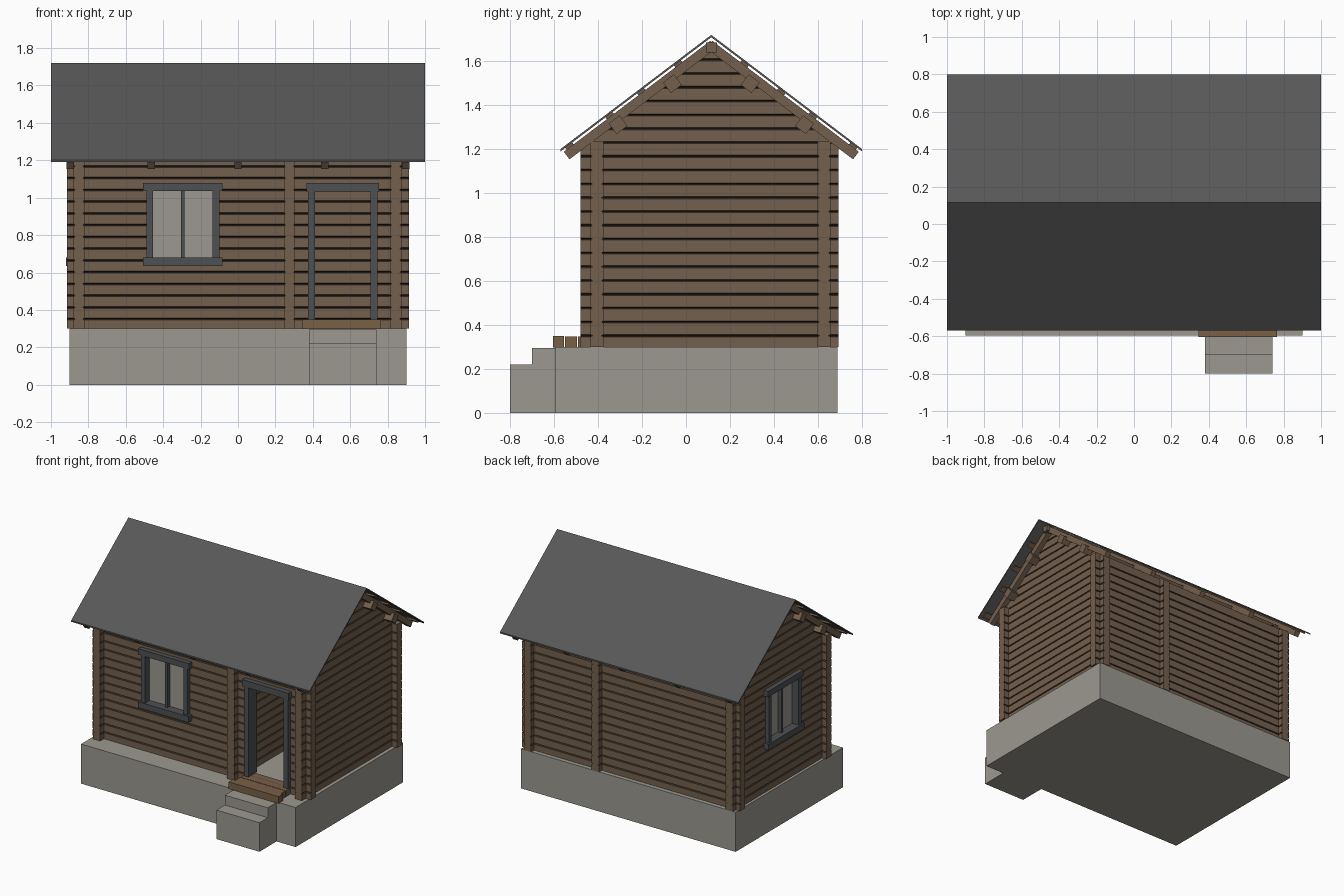
import bpy, bmesh, math
from mathutils import Vector

if "Cube" in bpy.data.objects:
    bpy.data.objects.remove(bpy.data.objects["Cube"])


def material(name, r, g, b):
    m = bpy.data.materials.new(name)
    m.diffuse_color = (r, g, b, 1)
    m.use_nodes = True
    m.node_tree.nodes["Principled BSDF"].inputs["Base Color"].default_value = m.diffuse_color
    return m


WOOD = material("brown timber", 0.175, 0.117, 0.075)
DARK = material("dark timber joint", 0.050, 0.035, 0.024)
STEP = material("warm timber", 0.19, 0.115, 0.062)
CONCRETE = material("grey concrete", 0.335, 0.318, 0.285)
ROOF = material("dark roofing", 0.098, 0.098, 0.098)
TRIM = material("slate trim", 0.075, 0.079, 0.086)

RIDGE_Y, RIDGE_Z, SLOPE, HALF = 0.115, 1.72, 0.757, 0.685
ANG = math.atan(SLOPE)
BASE = 0.30


def finish(name, bm, *mats):
    bmesh.ops.recalc_face_normals(bm, faces=bm.faces)
    me = bpy.data.meshes.new(name)
    bm.to_mesh(me)
    bm.free()
    for m in mats:
        me.materials.append(m)
    ob = bpy.data.objects.new(name, me)
    bpy.context.collection.objects.link(ob)
    return ob


def prism(bm, pts, lo, hi, place):
    """Extrude a closed (a, b) profile from lo to hi."""
    ends = [[bm.verts.new(place(s, a, b)) for a, b in pts] for s in (lo, hi)]
    n = len(pts)
    for i in range(n):
        j = (i + 1) % n
        bm.faces.new((ends[0][i], ends[0][j], ends[1][j], ends[1][i]))
    bm.faces.new(ends[0])
    bm.faces.new(ends[1][::-1])


def along_x(s, a, b):
    return (s, a, b)


def add_box(bm, x0, x1, y0, y1, z0, z1):
    prism(bm, [(y0, z0), (y1, z0), (y1, z1), (y0, z1)], x0, x1, along_x)


def boxes(name, mat, *bounds):
    bm = bmesh.new()
    for b in bounds:
        add_box(bm, *b)
    return finish(name, bm, mat)


def cut(ob, bounds):
    """Cut a box-shaped opening through a wall."""
    cutter = boxes("opening_cutter", WOOD, bounds)
    cutter.hide_render = True
    mod = ob.modifiers.new("opening", 'BOOLEAN')
    mod.operation, mod.solver, mod.object = 'DIFFERENCE', 'EXACT', cutter
    dg = bpy.context.evaluated_depsgraph_get()
    me = bpy.data.meshes.new_from_object(ob.evaluated_get(dg))
    ob.modifiers.clear()
    ob.data = me
    bpy.data.objects.remove(cutter)


def log_wall(name, axis, centre, lo, hi, top):
    """Stack of grooved logs, trimmed under the roof."""
    h, d, g = 0.03, 0.009, 0.005
    side = [(h, BASE)]
    z = 0.351
    while z < top - 0.02:
        side += [(h, z - g), (h - d, z), (h, z + g)]
        z += 0.0628
    side.append((h, top))
    pts = side + [(-t, z) for t, z in reversed(side)]
    if axis == 'x':
        place = lambda s, t, z: (s, centre + t, z)
    else:
        place = lambda s, t, z: (centre + t, s, z)
    bm = bmesh.new()
    prism(bm, pts, lo, hi, place)
    bmesh.ops.recalc_face_normals(bm, faces=bm.faces)
    for f in bm.faces:
        f.material_index = 1 if 0.1 < abs(f.normal.z) < 0.95 else 0
    for sgn in (-1, 1):
        res = bmesh.ops.bisect_plane(
            bm, geom=bm.verts[:] + bm.edges[:] + bm.faces[:], dist=1e-6,
            plane_co=(0, RIDGE_Y, RIDGE_Z - 0.065),
            plane_no=Vector((0, sgn * SLOPE, 1)).normalized(), clear_outer=True)
        edges = [e for e in res['geom_cut'] if isinstance(e, bmesh.types.BMEdge)
                 and e.is_boundary]
        if edges:
            bmesh.ops.holes_fill(bm, edges=edges, sides=0)
    return finish(name, bm, WOOD, DARK)


# Foundation and entrance steps
boxes("foundation", CONCRETE, (-0.9, 0.9, -0.595, 0.69, 0, BASE))
boxes("entrance_steps", CONCRETE, (0.38, 0.74, -0.70, -0.59, 0, 0.295),
      (0.38, 0.74, -0.80, -0.70, 0, 0.22))

# Walls with crossing log ends
front = log_wall("front_wall", 'x', -0.405, -0.915, 0.915, 1.235)
log_wall("back_wall", 'x', 0.628, -0.915, 0.915, 1.235)
left = log_wall("left_wall", 'y', -0.85, -0.48, 0.695, 1.70)
log_wall("right_wall", 'y', 0.843, -0.48, 0.695, 1.70)
log_wall("partition_wall", 'y', 0.275, -0.48, 0.695, 1.235)

# Door opening, lining and casing
cut(front, (0.405, 0.715, -0.5, -0.3, 0.348, 1.035))
boxes("door_frame", TRIM,
      (0.375, 0.412, -0.465, -0.36, 0.35, 1.035),
      (0.708, 0.745, -0.465, -0.36, 0.35, 1.035),
      (0.365, 0.755, -0.472, -0.36, 1.03, 1.08))

# Timber threshold planks
boxes("threshold", STEP,
      (0.345, 0.765, -0.605, -0.555, 0.297, 0.35),
      (0.365, 0.745, -0.551, -0.495, 0.30, 0.347),
      (0.365, 0.745, -0.491, -0.43, 0.30, 0.347))


def window(name, place):
    """place(u, out, z) maps wall coordinates to the world."""
    def parts(label, mat, rows):
        bm = bmesh.new()
        for u0, u1, o0, o1, z0, z1 in rows:
            prism(bm, [(o0, z0), (o1, z0), (o1, z1), (o0, z1)], u0, u1, place)
        finish(name + label, bm, mat)
    parts("_frame", TRIM, [
        (-0.213, 0.213, -0.06, 0.035, 1.035, 1.08),
        (-0.213, 0.213, -0.06, 0.040, 0.635, 0.68),
        (-0.195, -0.16, -0.06, 0.028, 0.68, 1.035),
        (0.16, 0.195, -0.06, 0.028, 0.68, 1.035),
        (-0.01, 0.01, -0.05, 0.005, 0.68, 1.035)])
    parts("_panes", CONCRETE, [(-0.16, 0.16, -0.035, -0.025, 0.68, 1.035)])


# Front and left windows
cut(front, (-0.465, -0.125, -0.5, -0.3, 0.67, 1.04))
window("front_window", lambda u, o, z: (-0.295 + u, -0.435 - o, z))
cut(left, (-0.95, -0.75, -0.06, 0.28, 0.67, 1.04))
window("left_window", lambda u, o, z: (-0.88 - o, 0.11 + u, z))


def slope_place(sgn):
    """Map (x, run along the slope, depth below it) to the world."""
    c, s = math.cos(ANG), math.sin(ANG)
    return lambda x, r, d: (x, RIDGE_Y + sgn * (r * c - d * s),
                            RIDGE_Z - r * s - d * c)


def rect(r0, r1, d0, d1):
    return [(r0, d0), (r1, d0), (r1, d1), (r0, d1)]


# Roof sheet
eave = RIDGE_Z - HALF * SLOPE
t = 0.011
bm = bmesh.new()
prism(bm, [(RIDGE_Y - HALF, eave), (RIDGE_Y, RIDGE_Z), (RIDGE_Y + HALF, eave),
           (RIDGE_Y + HALF, eave - t), (RIDGE_Y, RIDGE_Z - t),
           (RIDGE_Y - HALF, eave - t)], -1, 1, along_x)
finish("roof_sheet", bm, ROOF)

# Battens, rafters and purlins on both slopes
length = HALF / math.cos(ANG)
battens, rafters, purlins = bmesh.new(), bmesh.new(), bmesh.new()
for sgn in (-1, 1):
    place = slope_place(sgn)
    for r in (0.20, 0.41, 0.59, 0.82):
        prism(battens, rect(r - 0.02, r + 0.02, 0.008, 0.02), -0.97, 0.97, place)
    for x in (-0.897, -0.465, 0, 0.465, 0.897):
        prism(rafters, rect(0.02, length - 0.003, 0.019, 0.062),
              x - 0.02, x + 0.02, place)
    for r in (0.275, 0.585):
        prism(purlins, rect(r - 0.031, r + 0.031, 0.04, 0.10), -0.94, 0.94, place)
add_box(purlins, -0.94, 0.94, RIDGE_Y - 0.025, RIDGE_Y + 0.025, 1.64, 1.685)
finish("roof_battens", battens, WOOD)
finish("rafters", rafters, WOOD)
finish("purlins", purlins, WOOD)
